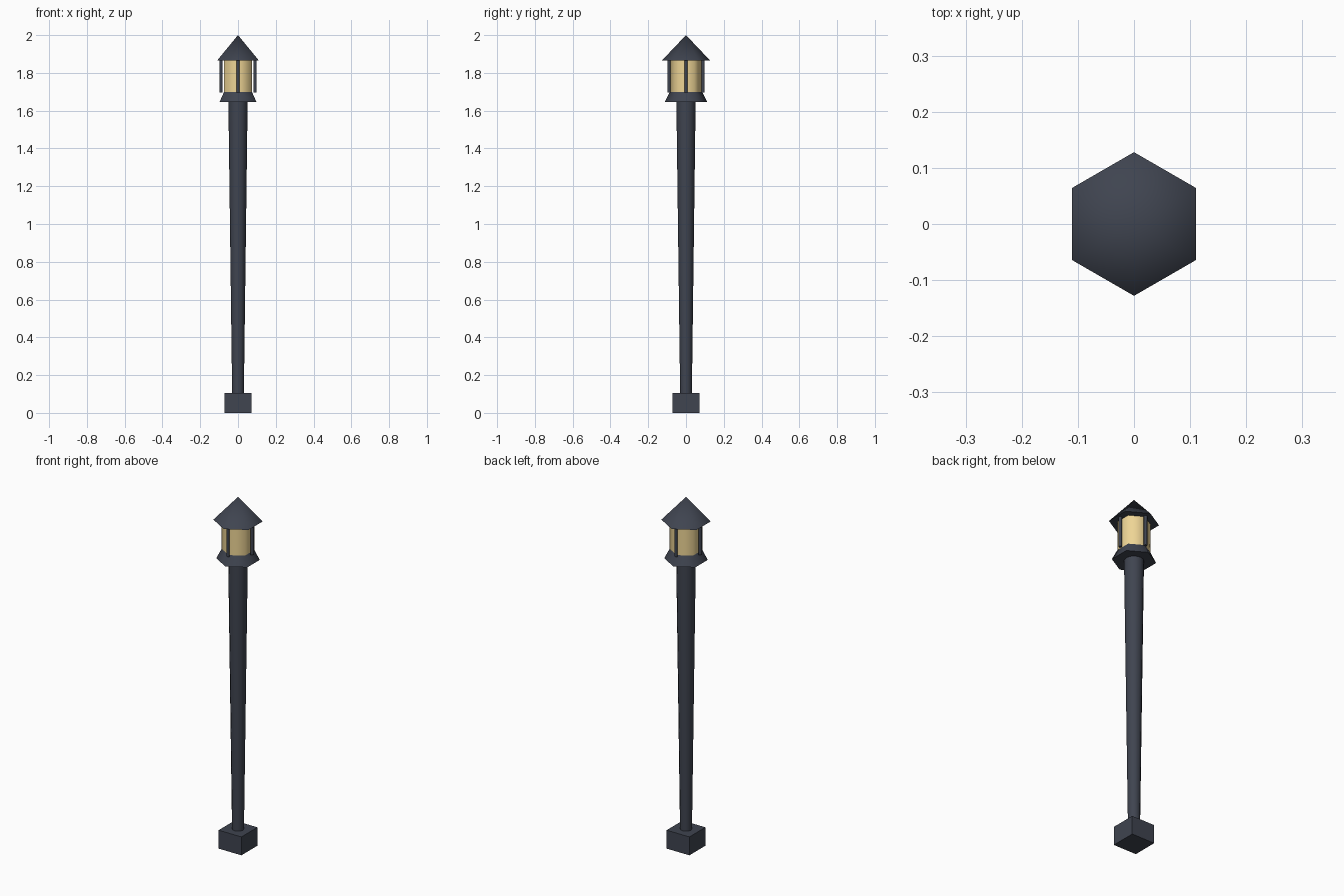
import bpy
from math import radians, cos, sin, pi

if "Cube" in bpy.data.objects:
    bpy.data.objects.remove(bpy.data.objects["Cube"])


def material(name, rgb):
    m = bpy.data.materials.new(name)
    m.diffuse_color = (*rgb, 1)
    m.use_nodes = True
    m.node_tree.nodes["Principled BSDF"].inputs["Base Color"].default_value = m.diffuse_color
    return m


IRON = material("dark_iron", (0.05, 0.058, 0.08))
GLASS = material("warm_glass", (0.85, 0.66, 0.30))


def finish(name, mat, angle=62):
    ob = bpy.context.object
    ob.name = name
    ob.data.materials.append(mat)
    bpy.ops.object.shade_smooth_by_angle(angle=radians(angle))
    return ob


def frustum(name, sides, r0, r1, z0, z1, mat, x=0, y=0):
    # cone vertices start on the y axis, so hexagons point front and back
    bpy.ops.mesh.primitive_cone_add(vertices=sides, radius1=r0, radius2=r1,
                                    depth=z1 - z0, location=(x, y, (z0 + z1) / 2))
    return finish(name, mat)


# Square foot
bpy.ops.mesh.primitive_cube_add(size=1, location=(0, 0, 0.0525))
bpy.context.object.scale = (0.144, 0.144, 0.105)
bpy.ops.object.transform_apply(location=False, rotation=False, scale=True)
finish("foot", IRON, 30)

# Post, widening upwards
frustum("post", 12, 0.031, 0.051, 0.10, 1.65, IRON)

# Hexagonal lantern: collar, glass and roof
frustum("collar", 6, 0.113, 0.085, 1.645, 1.70, IRON)
frustum("lantern_glass", 6, 0.085, 0.085, 1.70, 1.868, GLASS)
frustum("roof", 6, 0.128, 0.0, 1.865, 2.0, IRON)

# Four thin bars around the glass
for i in range(4):
    a = i * pi / 2
    frustum(f"lantern_bar_{i + 1}", 8, 0.009, 0.009, 1.695, 1.868, IRON,
            0.09 * cos(a), 0.09 * sin(a))
